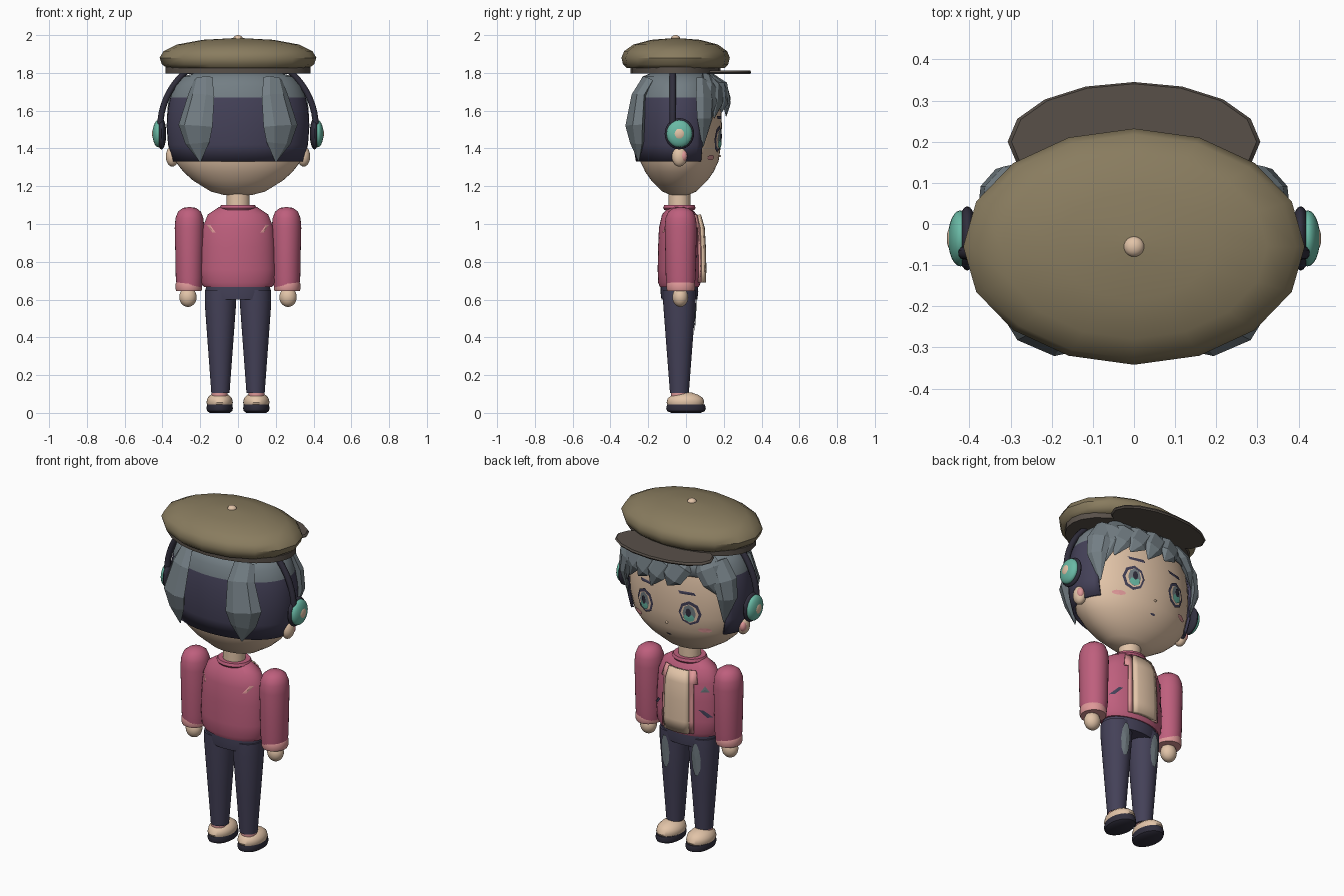
import bpy, bmesh, math
from mathutils import Vector

if "Cube" in bpy.data.objects:
    bpy.data.objects.remove(bpy.data.objects["Cube"])


def material(name, *rgb):
    lin = [((c / 255 + 0.055) / 1.055) ** 2.4 for c in rgb] + [1]
    m = bpy.data.materials.new(name)
    m.use_nodes = True
    m.diffuse_color = lin
    m.node_tree.nodes["Principled BSDF"].inputs["Base Color"].default_value = lin
    return m


SKIN = material("warm beige", 226, 196, 168)
OLIVE = material("olive cloth", 137, 124, 95)
BROWN = material("dark brown", 88, 80, 73)
NAVY = material("navy", 68, 65, 88)
BLACK = material("dark slate", 48, 46, 60)
GREY = material("blue grey", 115, 126, 132)
MINT = material("mint", 105, 185, 165)
PINK = material("rose", 190, 95, 125)
BLUSH = material("light pink", 222, 152, 152)


def finish(name, bm, *mats, smooth=True):
    me = bpy.data.meshes.new(name)
    bm.to_mesh(me)
    bm.free()
    ob = bpy.data.objects.new(name, me)
    bpy.context.collection.objects.link(ob)
    for m in mats:
        me.materials.append(m)
    if smooth:
        bpy.ops.object.select_all(action='DESELECT')
        ob.select_set(True)
        bpy.context.view_layer.objects.active = ob
        bpy.ops.object.shade_smooth_by_angle(angle=math.radians(40))
    return ob


def loft(bm, rings):
    """Skin closed rings of points and cap both ends."""
    vs = [[bm.verts.new(p) for p in r] for r in rings]
    n = len(vs[0])
    for a, b in zip(vs, vs[1:]):
        for i in range(n):
            bm.faces.new((a[i], a[(i + 1) % n], b[(i + 1) % n], b[i]))
    bm.faces.new(vs[0])
    bm.faces.new(vs[-1])
    bmesh.ops.recalc_face_normals(bm, faces=bm.faces)


def lathe(name, cx, cy, prof, rx, ry, *mats, segs=32, keep=None, rule=None, thick=0):
    """Elliptical turned shape from (radius, height) pairs."""
    bm = bmesh.new()
    turn = [math.tau * i / segs for i in range(segs)]
    loft(bm, [[(cx + rx * max(r, .01) * math.cos(a), cy + ry * max(r, .01) * math.sin(a), z)
               for a in turn] for r, z in prof])
    if keep:
        bad = [f for f in bm.faces if len(f.verts) > 4 or not keep(f.calc_center_median())]
        bmesh.ops.delete(bm, geom=bad, context='FACES')
    for f in bm.faces:
        f.material_index = rule(f.calc_center_median()) if rule else 0
    ob = finish(name, bm, *mats)
    if thick:
        mod = ob.modifiers.new("thickness", 'SOLIDIFY')
        mod.thickness, mod.offset = thick, -1
    return ob


def ball(name, loc, size, mat):
    bm = bmesh.new()
    bmesh.ops.create_uvsphere(bm, u_segments=24, v_segments=14, radius=1)
    for v in bm.verts:
        v.co = Vector(loc) + Vector(v.co[i] * size[i] for i in range(3))
    return finish(name, bm, mat)


def surface(cx, cy, prof, rx, ry):
    """Returns y of a turned shape at x, z on the +y (side=1) or -y side."""
    def f(x, z, side=1):
        r = 0
        for (r0, z0), (r1, z1) in zip(prof, prof[1:]):
            if z0 <= z <= z1 and z1 > z0:
                r = r0 + (r1 - r0) * (z - z0) / (z1 - z0)
        return cy + side * ry * math.sqrt(max(0, r * r - ((x - cx) / rx) ** 2))
    return f


def decal(name, cx, cz, pts, surf, off, mat, side=1):
    """Thin painted patch that hugs a surface."""
    bm = bmesh.new()
    at = lambda x, z: bm.verts.new((x, surf(x, z, side) + side * off, z))
    mid = at(cx, cz)
    rim = [at(cx + dx, cz + dz) for dx, dz in pts]
    for i, v in enumerate(rim):
        f = bm.faces.new((mid, v, rim[(i + 1) % len(rim)]))
        f.normal_update()
        if f.normal.y * side < 0:
            f.normal_flip()
    return finish(name, bm, mat, smooth=False)


def oval(w, h, n=12):
    return [(w * math.cos(math.tau * i / n), h * math.sin(math.tau * i / n)) for i in range(n)]


def slash(dx, dz, w):
    return [(-dx - w, -dz), (-dx + w, -dz), (dx + w, dz), (dx - w, dz)]


def lock(name, path):
    """Faceted tapering hair lock from (x, y, z, half width) points."""
    bm, rings = bmesh.new(), []
    pts = [Vector(p[:3]) for p in path]
    for i, p in enumerate(pts):
        t = (pts[min(i + 1, len(pts) - 1)] - pts[max(i - 1, 0)]).normalized()
        out = Vector((p.x * .45, p.y + .035, 0)).normalized()
        across = t.cross(out).normalized()
        out = across.cross(t)
        w = path[i][3]
        rings.append([p + across * x * w + out * y * .9 * w for x, y in oval(1, .45, 6)])
    loft(bm, rings)
    return finish(name, bm, GREY, smooth=False)


# head and hair shell
CY = -.035
HEAD = [(0, 1.148), (.2, 1.153), (.4, 1.172), (.66, 1.23), (.8, 1.275), (.92, 1.33), (.98, 1.42), (1, 1.52),
        (.985, 1.6), (.95, 1.67), (.89, 1.73), (.78, 1.78), (.5, 1.81), (0, 1.82)]
face = surface(0, CY, HEAD, .36, .225)
lathe("head", 0, CY, HEAD, .36, .225, SKIN, segs=48)
lathe("hair_shell", 0, CY, HEAD[5:], .378, .25, NAVY, GREY, segs=48, thick=.015,
      keep=lambda c: c.z > 1.67 or c.y < .085, rule=lambda c: int(c.z > 1.67))

# swept fringe
for i, (x, lean, tip) in enumerate([(-.21, -.09, 1.57), (-.12, .09, 1.6), (-.02, .1, 1.57), (.07, .11, 1.59),
                                    (.15, .11, 1.56), (.21, .1, 1.5)]):
    place = lambda px, z, w, o: (px, max(face(px, z) + o, .06), z, w)
    lock("fringe_%d" % (i + 1), [(x * .9, .11, 1.785, .05), place(x + lean * .3, 1.72, .07, .03),
                                 place(x + lean * .7, 1.65, .06, .035), place(x + lean, tip, .004, .03)])

# paired head parts
for s, side in ((1, "left"), (-1, "right")):
    lock("back_lock_" + side, [(s * .185, -.2, 1.77, .055), (s * .195, -.25, 1.68, .075),
                               (s * .225, -.27, 1.52, .098), (s * .215, -.26, 1.43, .07), (s * .2, -.25, 1.33, .004)])
    lock("side_lock_" + side, [(s * .27, .09, 1.76, .05), (s * .325, .1, 1.66, .065),
                               (s * .34, .1, 1.56, .055), (s * .31, .09, 1.41, .004)])
    ball("ear_" + side, (s * .348, -.035, 1.358), (.034, .04, .054), SKIN)
    ball("inner_ear_" + side, (s * .36, -.015, 1.36), (.02, .022, .03), BLUSH)
    ball("headphone_pad_" + side, (s * .405, -.035, 1.478), (.025, .078, .083), BLACK)
    ball("headphone_cup_" + side, (s * .422, -.035, 1.478), (.03, .068, .072), MINT)
    ball("headphone_disc_" + side, (s * .435, -.035, 1.478), (.02, .037, .039), SKIN)
    ex, ez = s * .145, 1.45
    decal("eye_outline_" + side, ex, ez, oval(.062, .072, 8), face, .006, NAVY)
    decal("eye_white_" + side, ex, ez - .002, oval(.049, .056, 8), face, .009, SKIN)
    decal("iris_" + side, ex, ez, oval(.036, .052, 8), face, .012, GREY)
    decal("iris_glow_" + side, ex, ez - .025, oval(.03, .024, 8), face, .015, MINT)
    decal("pupil_" + side, ex, ez + .008, oval(.015, .026, 8), face, .018, BLACK)
    decal("eyebrow_" + side, s * .13, 1.565, slash(.006, .008, .045), face, .006, NAVY)
    decal("cheek_" + side, s * .215, 1.352, oval(.034, .014), face, .006, BLUSH)
decal("mouth", 0, 1.285, oval(.018, .006, 6), face, .006, NAVY)
ball("nose", (0, face(0, 1.36), 1.36), (.008, .008, .006), SKIN)

# headphone band
cu = bpy.data.curves.new("headphone_band", 'CURVE')
cu.dimensions, cu.bevel_depth, cu.bevel_resolution = '3D', .017, 3
sp = cu.splines.new('POLY')
sp.points.add(32)
for i, p in enumerate(sp.points):
    a = math.pi * i / 32
    p.co = (.412 * math.cos(a), -.07, 1.51 + .4 * math.sin(a), 1)
cu.materials.append(BLACK)
bpy.context.collection.objects.link(bpy.data.objects.new("headphone_band", cu))

# cap
lathe("cap_crown", 0, -.055, [(0, 1.825), (.9, 1.825), (.97, 1.845), (1, 1.88), (.95, 1.915), (.78, 1.95),
                              (.45, 1.975), (0, 1.985)], .415, .287, OLIVE, segs=16)
lathe("cap_band", 0, -.055, [(1, 1.797), (1, 1.83)], .385, .238, BROWN, segs=24)
lathe("cap_visor", 0, .2, [(.97, 1.795), (1, 1.803), (.97, 1.813)], .307, .145, BROWN, segs=16)
ball("cap_button", (0, -.055, 1.98), (.025, .025, .02), SKIN)

# torso and jacket
lathe("neck", 0, CY, [(1, 1.06), (1, 1.18)], .062, .058, SKIN)
TORSO = [(0, .665), (.9, .667), (.98, .69), (1, .76), (.98, .88), (.94, .98), (.8, 1.05), (.5, 1.09), (0, 1.092)]
jacket = surface(0, CY, TORSO, .2, .115)
lathe("jacket", 0, CY, TORSO, .2, .115, PINK, segs=48)
lathe("collar", 0, CY, [(1, 1.075), (1.08, 1.085), (1, 1.1)], .09, .08, PINK)
lathe("shirt_panel", 0, CY, TORSO[2:7], .204, .143, SKIN, segs=48, thick=.025,
      keep=lambda c: c.y > 0 and abs(c.x) < .075)
lathe("lapels", 0, CY, TORSO[2:7], .204, .128, BLUSH, segs=48, thick=.01,
      keep=lambda c: c.y > 0 and .07 < abs(c.x) < .1)
decal("chest_badge", -.15, .95, [(-.02, -.015), (.02, -.015), (0, .02)], jacket, .007, GREY)

# limbs
ARM = [(.86, .665), (.93, .72), (.96, .85), (1, .98), (.95, 1.03), (.78, 1.065), (.45, 1.085), (0, 1.09)]
LEG = [(.58, .105), (.78, .33), (1, .58), (1, .65)]
SOLE = [(.75, 0), (.95, .01), (1, .025), (.95, .045)]
SHOE = [(.9, .035), (1, .055), (.93, .078), (.7, .095), (.35, .107), (0, .11)]
lathe("hips", 0, CY, [(.95, .6), (1, .64), (.98, .69)], .172, .1, NAVY)
for s, side in ((1, "left"), (-1, "right")):
    lathe("sleeve_" + side, s * .257, -.028, ARM, .078, .085, PINK)
    lathe("cuff_" + side, s * .26, -.028, [(.95, .645), (1, .655), (1, .685), (.95, .692)], .07, .075, BLUSH)
    ball("hand_" + side, (s * .265, -.03, .613), (.046, .042, .052), SKIN)
    lathe("trouser_leg_" + side, s * .093, CY, LEG, .083, .086, NAVY)
    thigh = surface(s * .093, CY, LEG, .083, .086)
    decal("thigh_patch_" + side, s * .1, .53, oval(.028, .1, 10), thigh, .007, GREY)
    lathe("sock_" + side, s * .097, CY, [(1, .08), (1, .12)], .042, .044, BLUSH)
    lathe("shoe_" + side, s * .097, -.003, SHOE, .07, .1, SKIN)
    lathe("sole_" + side, s * .097, 0, SOLE, .07, .105, BLACK)
    decal("pocket_" + side, s * .155, .81, slash(s * .02, -.022, .011), jacket, .007, NAVY)
    decal("back_mark_" + side, s * .142, .975, slash(s * .014, .02, .009), jacket, .006, BLUSH, side=-1)
